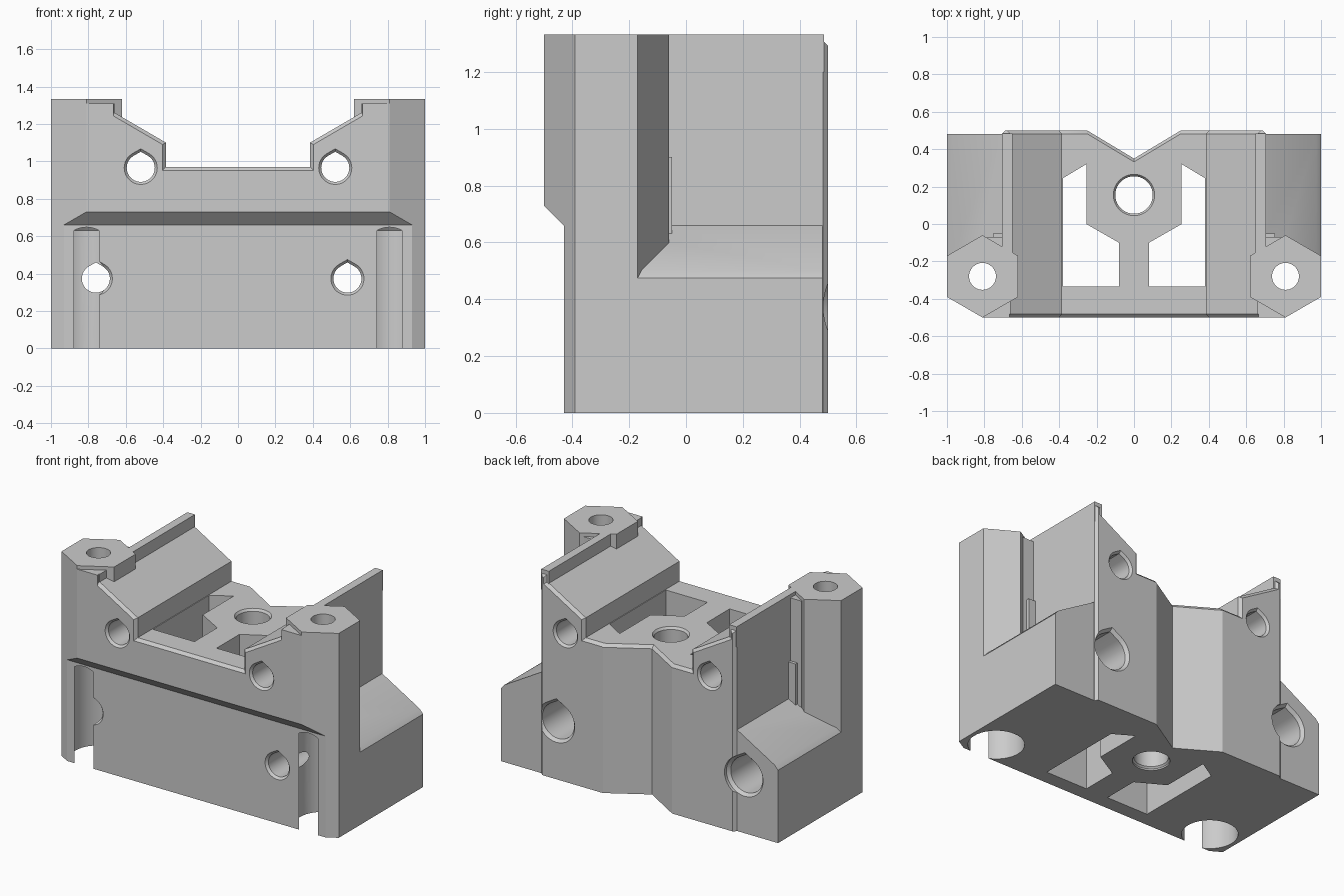
import bpy
import bmesh
from math import cos, sin, pi, radians

cube = bpy.data.objects.get("Cube")
if cube:
    bpy.data.objects.remove(cube, do_unlink=True)

TOP = 1.333
BACK = 0.5

grey = bpy.data.materials.new("light_grey_plastic")
grey.use_nodes = True
colour = (0.6, 0.6, 0.6, 1)
grey.diffuse_color = colour
grey.node_tree.nodes["Principled BSDF"].inputs["Base Color"].default_value = colour


def prism(name, outline, stations, axis, origin=(0, 0)):
    """Loft an outline along an axis; stations are (position, scale)."""
    bm = bmesh.new()
    rings = []
    for s, k in stations:
        ring = []
        for u, v in outline:
            a, b = origin[0] + u * k, origin[1] + v * k
            co = {"X": (s, a, b), "Y": (a, s, b), "Z": (a, b, s)}[axis]
            ring.append(bm.verts.new(co))
        rings.append(ring)
    n = len(outline)
    for lo, hi in zip(rings, rings[1:]):
        for i in range(n):
            j = (i + 1) % n
            bm.faces.new((lo[i], lo[j], hi[j], hi[i]))
    bm.faces.new(rings[0])
    bm.faces.new(rings[-1])
    bmesh.ops.recalc_face_normals(bm, faces=bm.faces)
    mesh = bpy.data.meshes.new(name)
    bm.to_mesh(mesh)
    bm.free()
    mesh.materials.append(grey)
    obj = bpy.data.objects.new(name, mesh)
    bpy.context.collection.objects.link(obj)
    return obj


def box(name, x, y, z):
    return prism(name, [(x[0], y[0]), (x[1], y[0]), (x[1], y[1]), (x[0], y[1])],
                 [(z[0], 1), (z[1], 1)], "Z")


def circle(r, n=40):
    return [(r * cos(2 * pi * i / n), r * sin(2 * pi * i / n)) for i in range(n)]


def teardrop(r, n=36):
    """Circle with a shallow roof, as used for sideways bores."""
    pts = [(r * cos(2 * pi * i / n), r * sin(2 * pi * i / n))
           for i in range(n) if not 60 < 360 * i / n < 120]
    roof = sum(1 for i in range(n) if 360 * i / n <= 60)
    pts.insert(roof, (0, r / cos(radians(30))))
    return pts


def mirrored(points):
    """Close a symmetric profile from its +x half."""
    return points + [(-x, z) for x, z in reversed(points)]


def combine(target, tool, operation):
    mod = target.modifiers.new(operation.lower(), "BOOLEAN")
    mod.operation = operation
    mod.solver = "EXACT"
    mod.object = tool
    bpy.context.view_layer.objects.active = target
    bpy.ops.object.modifier_apply(modifier=mod.name)
    bpy.data.objects.remove(tool, do_unlink=True)


# Central body with the cradle-shaped top
body = prism("clamp_body", mirrored([
    (0.705, 0), (0.705, 1.31), (0.66, 1.31), (0.66, 1.26),
    (0.385, 1.10), (0.385, 0.97)]), [(-BACK, 1), (BACK, 1)], "Y")

# Chamfer the cradle rims and the rear corners
bm = bmesh.new()
bm.from_mesh(body.data)
rims = []
for e in bm.edges:
    a, b = (v.co for v in e.verts)
    if abs(a.y - b.y) > 0.1:
        continue
    rear_corner = a.y > 0 and min(abs(a.x), abs(b.x)) > 0.7 and a.x * b.x > 0
    if min(a.z, b.z) > 0.9 or rear_corner:
        rims.append(e)
bmesh.ops.bevel(bm, geom=rims, offset=0.018, segments=1, affect="EDGES")
bm.to_mesh(body.data)
bm.free()

parts = []
# Low side wings with sloping shoulders
parts.append(prism("wings", mirrored([
    (1, 0), (1, 0.475), (0.975, 0.503), (0.705, 0.66)]),
    [(-0.3, 1), (0.48, 1)], "Y"))

hexagon = [(0, 0.22), (0.19, 0.11), (0.19, -0.11),
           (0, -0.22), (-0.19, -0.11), (-0.19, 0.11)]
for s in (-1, 1):
    # Hexagonal corner tower, the front fill beside it and the rail behind it
    parts.append(prism("tower", hexagon, [(0, 1), (TOP, 1)], "Z", (s * 0.81, -0.28)))
    parts.append(box("front_fill", sorted((s * 0.665, s * 0.81)), (-BACK, -0.3), (0, 1.31)))
    parts.append(box("rail", sorted((s * 0.65, s * 0.705)), (-0.2, 0.485), (1.2, TOP)))
    parts.append(box("web", sorted((s * 0.68, s * 0.785)), (-0.2, -0.07), (0.4, 1.31)))
    parts.append(box("web_foot", sorted((s * 0.68, s * 0.755)), (-0.2, -0.05), (0.4, 0.9)))
for part in parts:
    combine(body, part, "UNION")

cutters = []
# Front recess under a sloped overhang
cutters.append(prism("front_recess", [(-0.7, -0.1), (-0.43, -0.1), (-0.43, 0.66),
                                      (-0.5, 0.73), (-0.7, 0.93)],
                     [(-1.2, 1), (1.2, 1)], "X"))
# Rear V groove with a chamfered upper edge
cutters.append(prism("rear_groove", [(-0.4, 0.09), (0, -0.15), (0.4, 0.09)],
                     [(-0.1, 1), (0.95, 1), (0.972, 1.13), (1.5, 1.13)], "Z", (0, BACK)))
# Central vertical bore
cutters.append(prism("centre_bore", circle(0.1),
                     [(-0.1, 1.1), (0.01, 1.1), (0.02, 1), (0.955, 1),
                      (0.972, 1.12), (1.5, 1.12)], "Z", (0, 0.155)))
for s in (-1, 1):
    # Open window beside the central web
    window = [(0.08, -0.335), (0.38, -0.335), (0.38, 0.245),
              (0.255, 0.32), (0.255, 0), (0.08, -0.1)]
    cutters.append(prism("window", [(s * x, y) for x, y in window],
                         [(-0.1, 1), (1.02, 1)], "Z"))
    # Tower bore and the wide socket that breaks through the front
    centre = (s * 0.81, -0.28)
    cutters.append(prism("tower_bore", circle(0.072), [(0.5, 1), (1.5, 1)], "Z", centre))
    cutters.append(prism("tower_socket", circle(0.165),
                         [(-0.1, 1), (0.63, 1), (0.66, 0.85)], "Z", centre))
    # Upper cross bore with chamfered ends
    cutters.append(prism("upper_bore", teardrop(0.075),
                         [(-0.6, 1.18), (-0.5, 1.18), (-0.485, 1), (0.485, 1),
                          (0.5, 1.18), (0.6, 1.18)], "Y", (s * 0.52, 0.965)))
# Lower cross bores, each with a wide rear counterbore
for x in (-0.76, 0.585):
    rear = BACK if x > 0 else 0.48
    cutters.append(prism("lower_bore", teardrop(0.075),
                         [(-0.6, 1.18), (-0.43, 1.18), (-0.415, 1), (0.2, 1)],
                         "Y", (x, 0.373)))
    cutters.append(prism("counterbore", teardrop(0.115),
                         [(0, 1), (rear - 0.02, 1), (rear, 1.15), (0.7, 1.15)],
                         "Y", (x, 0.373)))
for cutter in cutters:
    combine(body, cutter, "DIFFERENCE")

# Smooth bores, crisp edges elsewhere
bpy.ops.object.select_all(action="DESELECT")
body.select_set(True)
bpy.context.view_layer.objects.active = body
bpy.ops.object.shade_smooth_by_angle(angle=radians(25))
